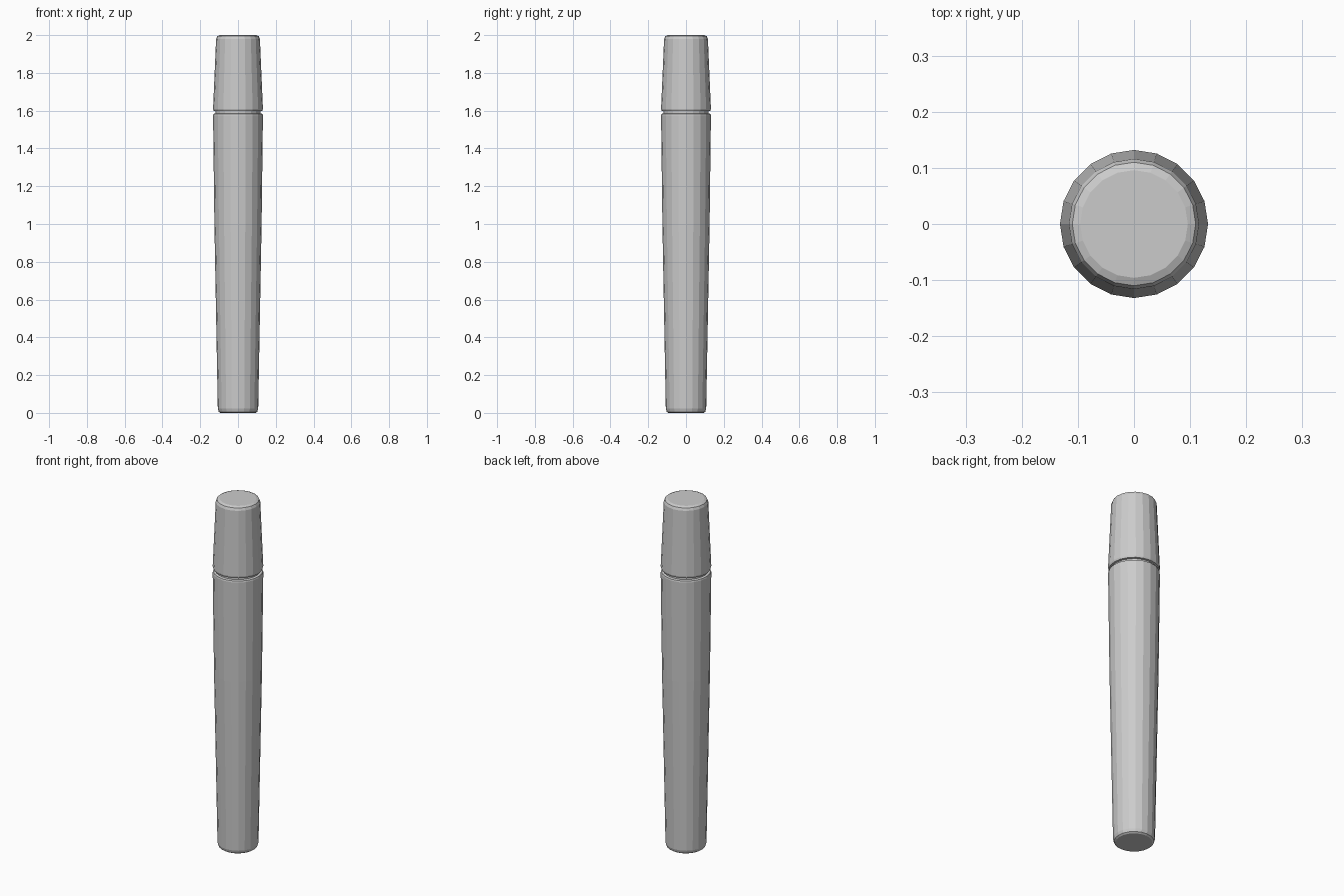
import bpy, bmesh, math

if "Cube" in bpy.data.objects:
    bpy.data.objects.remove(bpy.data.objects["Cube"])

SIDES = 20

grey = bpy.data.materials.new("light grey")
grey.diffuse_color = (0.6, 0.6, 0.6, 1)
grey.use_nodes = True
grey.node_tree.nodes["Principled BSDF"].inputs["Base Color"].default_value = grey.diffuse_color


def lathe(name, profile):
    """Closed turned solid from (radius, z) rings, bottom to top."""
    bm = bmesh.new()
    rings = []
    for r, z in profile:
        rings.append([bm.verts.new((r * math.cos(2 * math.pi * i / SIDES),
                                    r * math.sin(2 * math.pi * i / SIDES), z))
                      for i in range(SIDES)])
    for a, b in zip(rings, rings[1:]):
        for i in range(SIDES):
            j = (i + 1) % SIDES
            bm.faces.new((a[i], a[j], b[j], b[i]))
    bm.faces.new(rings[0][::-1])
    bm.faces.new(rings[-1])
    mesh = bpy.data.meshes.new(name)
    bm.to_mesh(mesh)
    bm.free()
    mesh.materials.append(grey)
    obj = bpy.data.objects.new(name, mesh)
    bpy.context.collection.objects.link(obj)
    return obj


# Long tapered barrel with rounded foot
lathe("barrel", [(0.093, 0.0), (0.102, 0.006), (0.107, 0.022), (0.125, 1.0),
                 (0.132, 1.575), (0.130, 1.583), (0.118, 1.586)])

# Recessed neck between barrel and cap
lathe("neck", [(0.118, 1.58), (0.118, 1.605)])

# Tapered cap with rounded top
lathe("cap", [(0.118, 1.597), (0.129, 1.599), (0.132, 1.609),
              (0.116, 1.98), (0.110, 1.994), (0.096, 2.0)])
